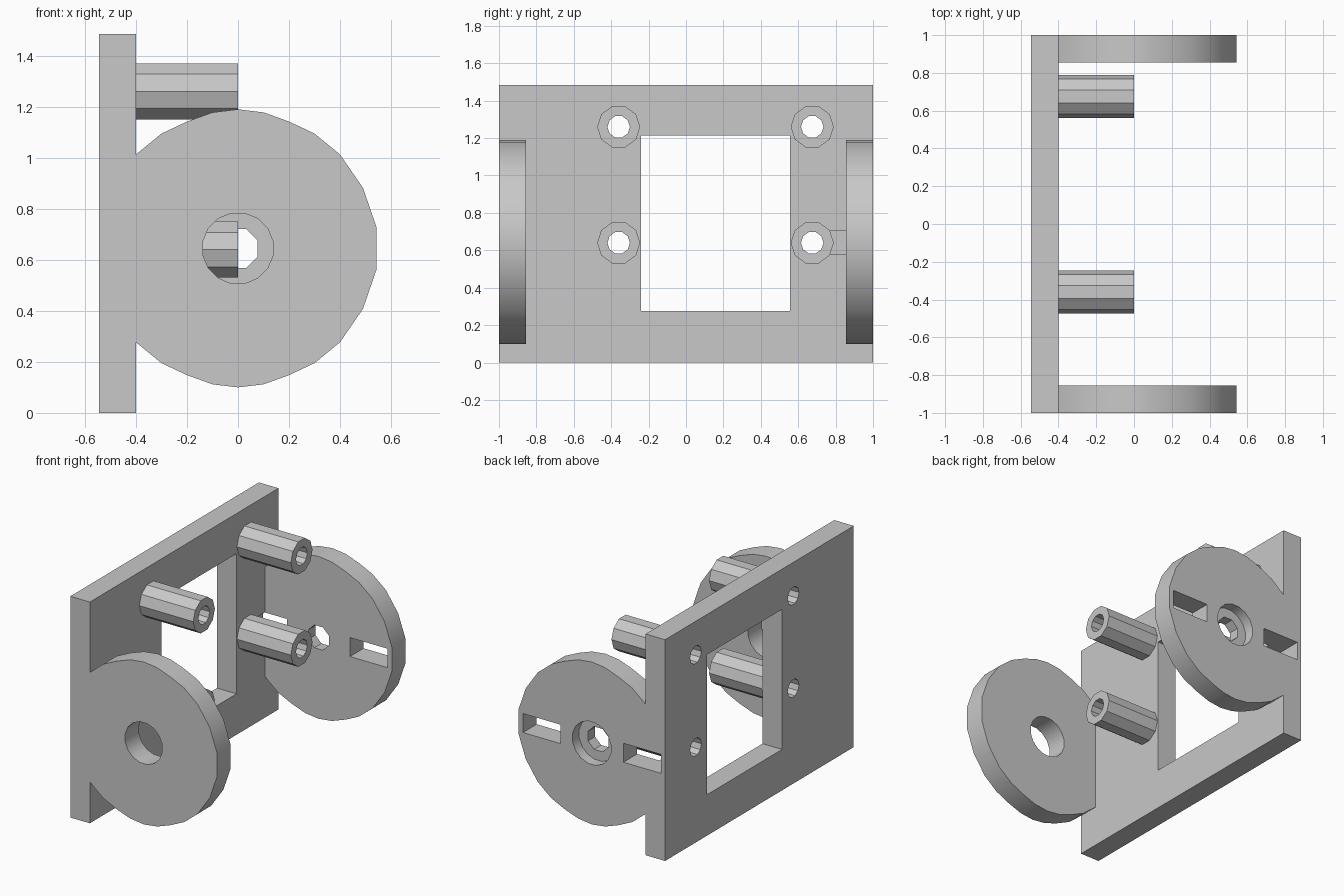
import bpy
import bmesh
from math import cos, sin, pi, radians
from mathutils import Vector

old = bpy.data.objects.get("Cube")
if old:
    bpy.data.objects.remove(old, do_unlink=True)

grey = bpy.data.materials.new("light grey")
grey.use_nodes = True
COLOUR = (0.58, 0.58, 0.58, 1)
grey.diffuse_color = COLOUR
grey.node_tree.nodes["Principled BSDF"].inputs["Base Color"].default_value = COLOUR


def prism(name, outline, start, depth):
    """Extrude a closed outline of 3D points along a depth vector."""
    bm = bmesh.new()
    face = bm.faces.new([bm.verts.new(Vector(p) + Vector(start)) for p in outline])
    ext = bmesh.ops.extrude_face_region(bm, geom=[face])
    moved = [g for g in ext["geom"] if isinstance(g, bmesh.types.BMVert)]
    bmesh.ops.translate(bm, verts=moved, vec=depth)
    bmesh.ops.recalc_face_normals(bm, faces=bm.faces)
    mesh = bpy.data.meshes.new(name)
    bm.to_mesh(mesh)
    bm.free()
    mesh.materials.append(grey)
    obj = bpy.data.objects.new(name, mesh)
    bpy.context.collection.objects.link(obj)
    return obj


def box(name, x, y, z):
    base = [(x[0], y[0], z[0]), (x[1], y[0], z[0]), (x[1], y[1], z[0]), (x[0], y[1], z[0])]
    return prism(name, base, (0, 0, 0), (0, 0, z[1] - z[0]))


def ring(radius, sides):
    """Polygon points with a flat underside."""
    turn = -pi / 2 + pi / sides
    return [(radius * cos(turn + 2 * pi * i / sides),
             radius * sin(turn + 2 * pi * i / sides)) for i in range(sides)]


def rod_x(name, radius, sides, y, z, x0, x1):
    return prism(name, [(0, a, b) for a, b in ring(radius, sides)], (x0, y, z), (x1 - x0, 0, 0))


def rod_y(name, radius, sides, z, y0, y1):
    return prism(name, [(a, 0, b) for a, b in ring(radius, sides)], (0, y0, z), (0, y1 - y0, 0))


def cut(obj, cutters):
    for c in cutters:
        mod = obj.modifiers.new("cut", "BOOLEAN")
        mod.operation = "DIFFERENCE"
        mod.solver = "EXACT"
        mod.object = c
        c.hide_render = True
    bpy.context.view_layer.update()
    done = obj.evaluated_get(bpy.context.evaluated_depsgraph_get())
    mesh = bpy.data.meshes.new_from_object(done)
    obj.modifiers.clear()
    obj.data = mesh


HUB_Z = 0.645
PLATE_FRONT = -0.4
THICK = 0.145

# Cutters: window, post bores, slots and hub holes
window = box("window_cutter", (-0.7, -0.2), (-0.24, 0.555), (0.275, 1.215))
slots = [box("slot_cutter", x, (0.77, 1.1), (0.58, 0.707))
         for x in ((0.233, 0.51), (-0.515, -0.236))]
posts = [(y, z) for y in (-0.36, 0.675) for z in (0.64, 1.26)]
bores = [rod_x("bore_cutter", 0.06, 10, y, z, -0.7, 0.1) for y, z in posts]
front_hole = rod_y("front_hole_cutter", 0.14, 16, HUB_Z, -1.1, -0.8)
back_hole = rod_y("back_hole_cutter", 0.083, 8, HUB_Z, 0.8, 1.1)
recess = rod_y("recess_cutter", 0.145, 16, HUB_Z, 0.93, 1.1)

# Upright plate with its window
plate = box("mounting_plate", (-0.545, PLATE_FRONT), (-1, 1), (0, 1.485))
cut(plate, [window, slots[1]] + bores)

# Hollow posts
post_objects = []
for (y, z), bore in zip(posts, bores):
    post = rod_x("hollow_post", 0.115, 10, y, z, PLATE_FRONT, 0)
    cut(post, [bore, slots[1]] if (y > 0 and z < 1) else [bore])
    post_objects.append(post)

# Side discs, cut off flat where they meet the plate
upper = [(-0.4, 0.368), (-0.3, 0.45), (-0.2, 0.497), (-0.1, 0.533), (0, 0.545),
         (0.1, 0.533), (0.2, 0.497), (0.3, 0.45), (0.4, 0.368), (0.49, 0.237), (0.543, 0.083)]
outline = [(x, 0, z) for x, z in upper] + [(x, 0, -z) for x, z in reversed(upper)]
front_disc = prism("front_disc", outline, (0, -1, HUB_Z), (0, THICK, 0))
back_disc = prism("back_disc", outline, (0, 1 - THICK, HUB_Z), (0, THICK, 0))
cut(front_disc, [front_hole])
cut(back_disc, [back_hole, recess] + slots)

# Remove the cutters and smooth the rims
for c in [window, front_hole, back_hole, recess] + slots + bores:
    bpy.data.objects.remove(c, do_unlink=True)
bpy.ops.object.select_all(action="DESELECT")
for disc in (front_disc, back_disc):
    disc.select_set(True)
bpy.context.view_layer.objects.active = front_disc
bpy.ops.object.shade_smooth_by_angle(angle=radians(30))
